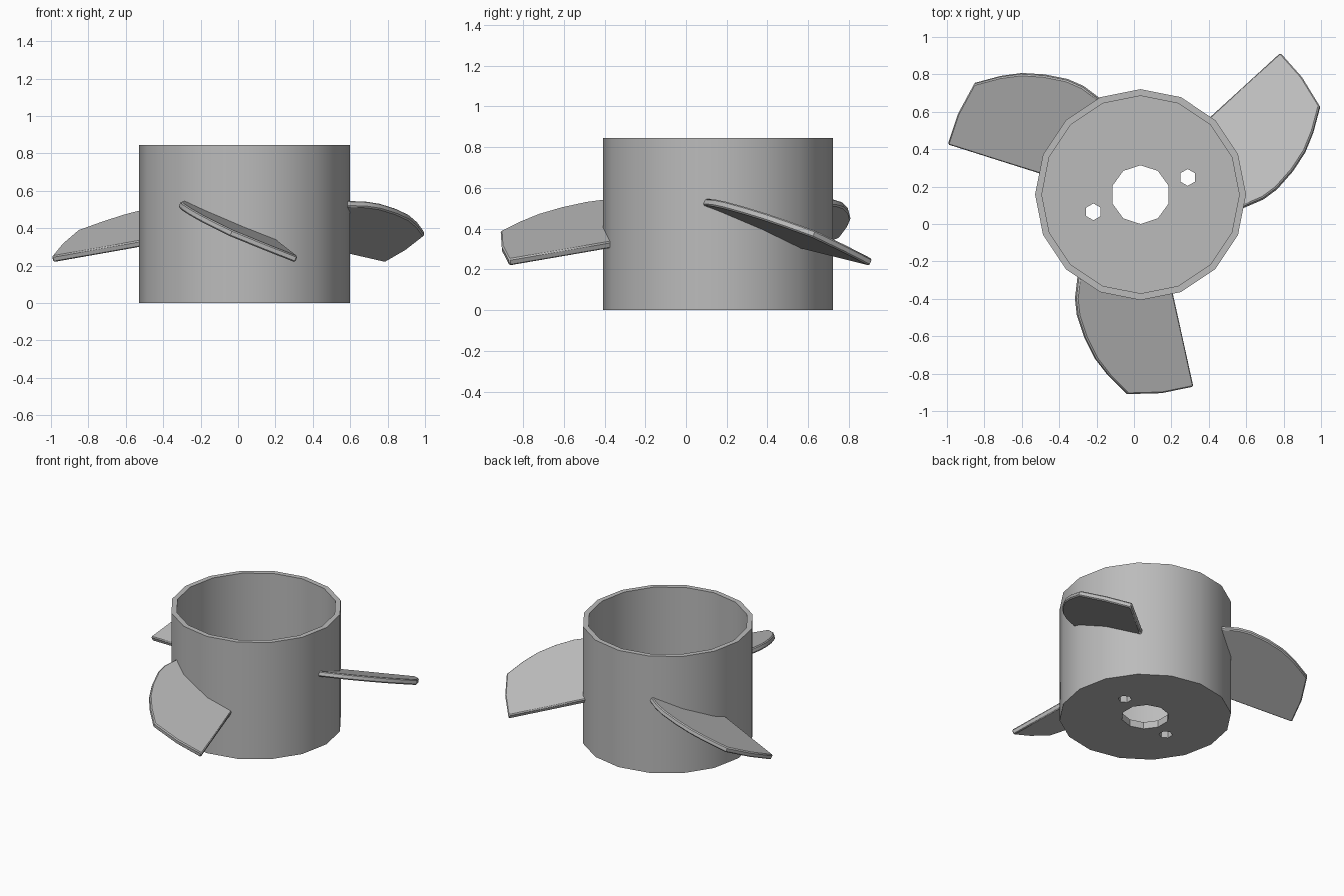
import bpy, bmesh
from math import radians, sin, cos, tau
from mathutils import Matrix, Vector

cube = bpy.data.objects.get("Cube")
if cube:
    bpy.data.objects.remove(cube, do_unlink=True)

CENTRE = Vector((0.035, 0.157, 0))
HUB_R, WALL_R, HEIGHT, FLOOR = 0.564, 0.528, 0.845, 0.05
SIDES = 16

grey = bpy.data.materials.new("plain grey")
grey.use_nodes = True
grey.diffuse_color = (0.5, 0.5, 0.5, 1)
grey.node_tree.nodes["Principled BSDF"].inputs["Base Color"].default_value = (0.5, 0.5, 0.5, 1)


def make_object(name, bm):
    bmesh.ops.recalc_face_normals(bm, faces=bm.faces)
    mesh = bpy.data.meshes.new(name)
    bm.to_mesh(mesh)
    bm.free()
    mesh.materials.append(grey)
    obj = bpy.data.objects.new(name, mesh)
    bpy.context.collection.objects.link(obj)
    return obj


def smooth(obj):
    bpy.ops.object.select_all(action="DESELECT")
    obj.select_set(True)
    bpy.context.view_layer.objects.active = obj
    bpy.ops.object.shade_smooth_by_angle(angle=radians(30))


def prism(name, x, y, radius, sides):
    bm = bmesh.new()
    bmesh.ops.create_cone(bm, cap_ends=True, segments=sides, radius1=radius,
                          radius2=radius, depth=0.4,
                          matrix=Matrix.Translation((x, y, 0)))
    return make_object(name, bm)


# Open cup-shaped hub, turned from a wall profile
bm = bmesh.new()
profile = [(HUB_R, 0), (HUB_R, HEIGHT), (WALL_R, HEIGHT), (WALL_R, FLOOR)]
rings = []
for r, z in profile:
    rings.append([bm.verts.new(CENTRE + Vector((r * cos(tau * i / SIDES), r * sin(tau * i / SIDES), z)))
                  for i in range(SIDES)])
for a, b in zip(rings, rings[1:]):
    for i in range(SIDES):
        j = (i + 1) % SIDES
        bm.faces.new((a[i], a[j], b[j], b[i]))
bm.faces.new(rings[0])
bm.faces.new(rings[-1])
hub = make_object("hub", bm)

# Shaft hole and two screw holes through the floor
cutters = [prism("shaft_hole_cutter", CENTRE.x, CENTRE.y, 0.157, 10),
           prism("screw_hole_cutter_right", -0.217, 0.065, 0.045, 6),
           prism("screw_hole_cutter_left", 0.287, 0.249, 0.045, 6)]
for cutter in cutters:
    cutter.hide_render = True
    mod = hub.modifiers.new(cutter.name, "BOOLEAN")
    mod.object = cutter
    mod.solver = "EXACT"
bpy.context.view_layer.update()
evaluated = hub.evaluated_get(bpy.context.evaluated_depsgraph_get())
cut_mesh = bpy.data.meshes.new_from_object(evaluated)
hub.modifiers.clear()
hub.data = cut_mesh
for cutter in cutters:
    bpy.data.objects.remove(cutter, do_unlink=True)
smooth(hub)

# Blade outline: swept leading edge, tip, trailing edge, then root hidden in the wall
outline = [(-0.305, -0.40), (-0.295, -0.49), (-0.255, -0.61), (-0.20, -0.72),
           (-0.13, -0.81), (-0.03, -0.91), (0.15, -0.905), (0.32, -0.87)]
for angle in (18.5, 5, -9, -23, -37):
    a = radians(angle)
    outline.append((CENTRE.x + 0.54 * sin(a), CENTRE.y - 0.54 * cos(a)))


def blade_height(x, y):
    return 0.25 - 0.41 * (x - 0.32) + 0.082 * (y + 0.87)


# Three pitched blades around the hub
for index, name in enumerate(("blade_front", "blade_left", "blade_right")):
    bm = bmesh.new()
    top = bm.faces.new([bm.verts.new((x, y, blade_height(x, y))) for x, y in outline])
    top.normal_update()
    down = top.normal if top.normal.z < 0 else -top.normal
    result = bmesh.ops.extrude_face_region(bm, geom=[top], use_keep_orig=True)
    lower = [v for v in result["geom"] if isinstance(v, bmesh.types.BMVert)]
    bmesh.ops.translate(bm, verts=lower, vec=down * 0.036)
    turn = Matrix.Rotation(index * tau / 3, 3, "Z")
    bmesh.ops.rotate(bm, verts=bm.verts, cent=CENTRE, matrix=turn)
    blade = make_object(name, bm)
    bevel = blade.modifiers.new("edge softening", "BEVEL")
    bevel.width = 0.007
    bevel.segments = 1
    bevel.limit_method = "ANGLE"
    bevel.angle_limit = radians(50)
    smooth(blade)
